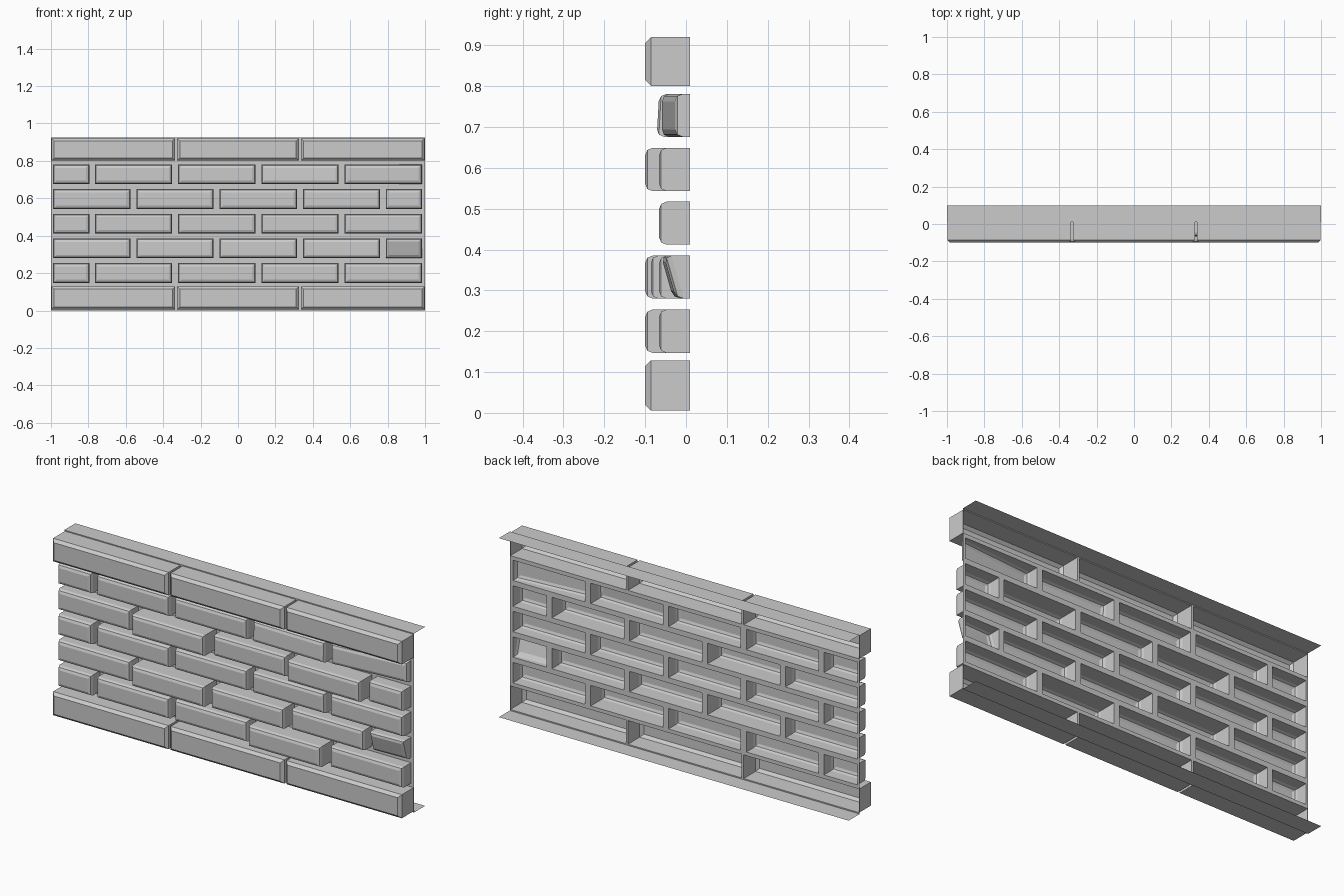
import bpy, bmesh

if "Cube" in bpy.data.objects:
    bpy.data.objects.remove(bpy.data.objects["Cube"])

BACK = 0.01      # plane of the mortar sheet
H = 0.925        # total height


def finish(name, bm):
    me = bpy.data.meshes.new(name)
    bm.to_mesh(me)
    bm.free()
    ob = bpy.data.objects.new(name, me)
    bpy.context.collection.objects.link(ob)


def quad(bm, pts):
    return bm.faces.new([bm.verts.new(p) for p in pts])


def add_brick(bm, x0, x1, z0, z1, depth, width, segments):
    """Open-backed brick; depth holds front y at bottom-left, bottom-right, top-right, top-left."""
    corners = [(x0, z0), (x1, z0), (x1, z1), (x0, z1)]
    f = [bm.verts.new((x, d, z)) for (x, z), d in zip(corners, depth)]
    b = [bm.verts.new((x, BACK, z)) for x, z in corners]
    front = bm.faces.new(f)
    for i in range(4):
        j = (i + 1) % 4
        bm.faces.new((f[j], f[i], b[i], b[j]))
    bmesh.ops.bevel(bm, geom=list(front.edges), offset=width, segments=segments,
                    profile=0.5, affect='EDGES')


# Courses of bricks: horizontal spans and heights
CAP = [(-0.997, -0.337), (-0.325, 0.325), (0.337, 0.997)]
LEFT_HALF = [(-0.988, -0.795), (-0.765, -0.352), (-0.32, 0.093), (0.125, 0.538), (0.57, 0.983)]
RIGHT_HALF = [(-0.988, -0.575), (-0.543, -0.13), (-0.098, 0.315), (0.347, 0.76), (0.79, 0.983)]
rows = [(0.006, 0.128, CAP), (0.147, 0.253, LEFT_HALF), (0.28, 0.385, RIGHT_HALF),
        (0.412, 0.517, LEFT_HALF), (0.543, 0.649, RIGHT_HALF), (0.676, 0.781, LEFT_HALF),
        (0.801, 0.92, CAP)]

# Bricks that stick out or are tilted: (row, brick) -> front y of corners
special = {(1, 3): [-0.1] * 4, (2, 1): [-0.1] * 4, (2, 2): [-0.086] * 4,
           (4, 1): [-0.1] * 4, (4, 3): [-0.1] * 4,
           (2, 4): [-0.032, -0.024, -0.054, -0.062],
           (5, 3): [-0.066, -0.072, -0.066, -0.06],
           (5, 4): [-0.06, -0.026, -0.026, -0.06]}

for r, (z0, z1, spans) in enumerate(rows):
    cap = spans is CAP
    bm = bmesh.new()
    for i, (x0, x1) in enumerate(spans):
        depth = special.get((r, i), [-0.1 if cap else -0.066] * 4)
        add_brick(bm, x0, x1, z0, z1, depth, 0.014 if cap else 0.018, 1 if cap else 2)
    finish(f"brick_course_{r + 1}", bm)

# Mortar sheet around the brick openings
bm = bmesh.new()


def patch(x0, x1, z0, z1):
    quad(bm, [(x0, BACK, z0), (x1, BACK, z0), (x1, BACK, z1), (x0, BACK, z1)])


below = 0.0
for z0, z1, spans in rows:
    patch(-1, 1, below, z0)
    left = -1
    for x0, x1 in spans:
        patch(left, x0, z0, z1)
        left = x1
    patch(left, 1, z0, z1)
    below = z1
patch(-1, 1, below, H)
finish("mortar", bm)

# Thin flanges running back along the top and bottom
for name, z, s in (("top_flange", H, 1), ("bottom_flange", 0, -1)):
    bm = bmesh.new()
    quad(bm, [(-s, BACK, z), (s, BACK, z), (s, 0.1, z), (-s, 0.1, z)])
    finish(name, bm)
